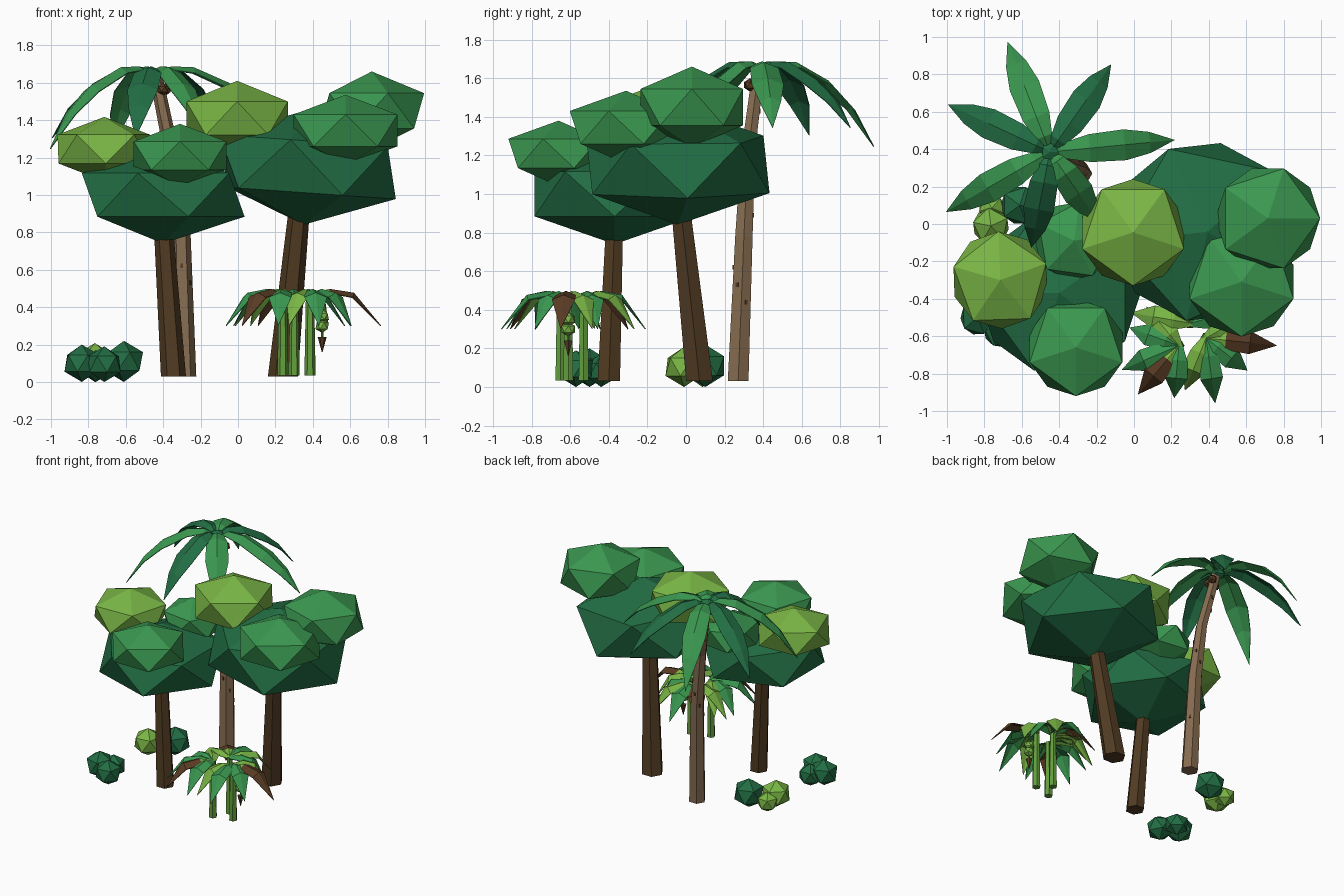
import bpy, bmesh
from math import sin, cos, pi, radians
from mathutils import Matrix, Vector

cube = bpy.data.objects.get("Cube")
if cube:
    bpy.data.objects.remove(cube)


def material(name, r, g, b):
    lin = [((c / 255 + 0.055) / 1.055) ** 2.4 for c in (r, g, b)] + [1]
    m = bpy.data.materials.new(name)
    m.use_nodes = True
    m.diffuse_color = lin
    m.node_tree.nodes["Principled BSDF"].inputs["Base Color"].default_value = lin
    return m


DARK = material("dark green", 34, 110, 68)
GREEN = material("leaf green", 58, 151, 80)
LIME = material("lime green", 121, 181, 69)
STEM = material("stem green", 100, 160, 62)
BROWN = material("trunk brown", 81, 59, 34)
BARK = material("palm bark", 134, 108, 80)
HUSK = material("husk brown", 90, 60, 36)


def finish(name, bm, *mats):
    bmesh.ops.recalc_face_normals(bm, faces=bm.faces)
    me = bpy.data.meshes.new(name)
    bm.to_mesh(me)
    bm.free()
    for m in mats:
        me.materials.append(m)
    ob = bpy.data.objects.new(name, me)
    bpy.context.collection.objects.link(ob)
    return ob


def blob(name, mat, centre, ring, height, turn=0, lean=0):
    """Flat-faced twenty-sided foliage clump; ring is its widest radius."""
    bm = bmesh.new()
    bmesh.ops.create_icosphere(bm, subdivisions=1, radius=1)
    r = ring / 0.894
    bm.transform(Matrix.Translation(centre) @ Matrix.Rotation(radians(lean), 4, 'Y')
                 @ Matrix.Rotation(radians(turn), 4, 'Z') @ Matrix.Diagonal((r, r, height, 1)))
    return finish(name, bm, mat)


def tube(name, mat, path, sides=6):
    """Tapered trunk through (x, y, z, radius) stations."""
    bm = bmesh.new()
    rings = [[bm.verts.new((x + r * cos(2 * pi * i / sides), y + r * sin(2 * pi * i / sides), z))
              for i in range(sides)] for x, y, z, r in path]
    for a, b in zip(rings, rings[1:]):
        for i in range(sides):
            j = (i + 1) % sides
            bm.faces.new((a[i], a[j], b[j], b[i]))
    bm.faces.new(rings[0])
    bm.faces.new(rings[-1])
    return finish(name, bm, mat)


def leaf(name, mats, origin, angle, length, half, stations, droop=1, fold=0.4):
    """Folded leaf; stations are (distance, width, rise); a second material colours the tip."""
    d = Vector((cos(radians(angle)), sin(radians(angle)), 0))
    side = Vector((-d.y, d.x, 0))
    bm = bmesh.new()
    rows = []
    for t, w, dz in stations:
        mid = Vector(origin) + d * length * t + Vector((0, 0, dz * (droop if dz < 0 else 1)))
        low = Vector((0, 0, -fold * w * half))
        rows.append([bm.verts.new(p) for p in
                     (mid + side * w * half + low, mid, mid - side * w * half + low)])
    for k, (a, b) in enumerate(zip(rows, rows[1:])):
        for i in range(2):
            f = bm.faces.new((a[i], a[i + 1], b[i + 1], b[i]))
            f.material_index = len(mats) - 1 if k >= len(stations) - 3 else 0
    bmesh.ops.remove_doubles(bm, verts=bm.verts, dist=0.0001)
    ob = finish(name, bm, *mats)
    solid = ob.modifiers.new("thickness", 'SOLIDIFY')
    solid.thickness = 0.005
    solid.offset = 0


# Left broadleaf tree
tube("left_tree_trunk", BROWN, [(-0.345, -0.4, 0.03, 0.067), (-0.4, -0.37, 0.85, 0.051)])
blob("left_tree_canopy", DARK, (-0.4, -0.37, 1.0), 0.435, 0.26, 180)
blob("left_tree_lime_clump", LIME, (-0.715, -0.3, 1.245), 0.26, 0.172, 20)
blob("left_tree_front_clump", GREEN, (-0.31, -0.66, 1.21), 0.26, 0.17, 54)
blob("left_tree_back_clump", GREEN, (-0.32, -0.09, 1.21), 0.21, 0.16, 10)

# Right broadleaf tree
tube("right_tree_trunk", BROWN, [(0.24, 0.07, 0.03, 0.08), (0.33, -0.03, 0.95, 0.056)])
blob("right_tree_canopy", DARK, (0.372, -0.042, 1.15), 0.485, 0.31, 42, 4)
blob("right_tree_lime_clump", LIME, (-0.005, -0.045, 1.41), 0.285, 0.2, -90)
blob("right_tree_back_clump", GREEN, (0.715, 0.03, 1.45), 0.28, 0.21)
blob("right_tree_front_clump", GREEN, (0.575, -0.31, 1.345), 0.292, 0.19, 54)

# Palm trunk with small bark notches
palm = [(-0.285, 0.27, 0.03, 0.062), (-0.305, 0.3, 0.78, 0.052),
        (-0.35, 0.32, 1.2, 0.042), (-0.44, 0.375, 1.64, 0.035)]
tube("palm_trunk", BARK, palm)
bm = bmesh.new()
for k in range(12):
    z = 0.44 + 0.09 * k
    a, b = next((a, b) for a, b in zip(palm, palm[1:]) if a[2] <= z <= b[2])
    f = (z - a[2]) / (b[2] - a[2])
    x, y, _, r = [p + (q - p) * f for p, q in zip(a, b)]
    ang = radians(30 + 60 * ((k * 5) % 6))
    spot = Matrix.Translation((x + r * 0.87 * cos(ang), y + r * 0.87 * sin(ang), z))
    bmesh.ops.create_cube(bm, size=1, matrix=spot @ Matrix.Rotation(ang, 4, 'Z')
                          @ Matrix.Diagonal((0.009, 0.014, 0.024, 1)))
finish("palm_bark_notches", bm, HUSK)

# Palm crown, nuts and fronds
blob("palm_crown", DARK, (-0.45, 0.385, 1.64), 0.05, 0.04)
for i, (x, y) in enumerate([(-0.4, 0.335), (-0.385, 0.4), (-0.465, 0.33)]):
    blob(f"palm_nut_{i}", HUSK, (x, y, 1.565), 0.03, 0.034)
frond = [(0, 0.25, 0), (0.14, 0.55, 0.05), (0.32, 0.9, 0.045),
         (0.6, 1, -0.05), (0.8, 0.68, -0.18), (1, 0, -0.39)]
for i, (ang, length, mat, droop) in enumerate([
        (5.5, 0.67, GREEN, 0.75), (55, 0.57, DARK, 0.75), (111, 0.63, GREEN, 1),
        (155, 0.6, DARK, 0.85), (210, 0.64, GREEN, 1), (259, 0.52, DARK, 0.85), (305, 0.45, GREEN, 0.8)]):
    leaf(f"palm_frond_{i}", [mat], (-0.45, 0.385, 1.635), ang, length, 0.082, frond, droop)

# Banana clump: three stems, each with a crown of broad arching leaves
blade = [(0, 0.35, 0), (0.28, 0.85, 0.025), (0.62, 1, 0.005), (1, 0, -0.17)]
crowns = [
    ((0.24, -0.65), [(130, 0.27, 'L'), (160, 0.28, 'G'), (203, 0.33, 'G'), (230, 0.34, 'B'),
                     (265, 0.28, 'G')]),
    ((0.385, -0.61), [(-6, 0.38, 'B'), (-38, 0.28, 'G'), (-82, 0.35, 'G'), (-112, 0.3, 'L'),
                      (30, 0.25, 'L')]),
    ((0.3, -0.53), [(15, 0.28, 'G'), (55, 0.32, 'L'), (92, 0.32, 'G'), (130, 0.3, 'B'),
                    (170, 0.32, 'L')])]
looks = {'L': [LIME], 'G': [GREEN], 'B': [LIME, HUSK]}
for n, ((x, y), leaves) in enumerate(crowns):
    tube(f"banana_stem_{n}", STEM, [(x, y, 0.035, 0.03), (x, y, 0.47, 0.022)])
    for i, (ang, length, look) in enumerate(leaves):
        leaf(f"banana_leaf_{n}_{i}", looks[look], (x, y, 0.47), ang, length, 0.06, blade)

# Hanging banana bunch and flower bud
tube("bunch_stalk", STEM, [(0.45, -0.61, 0.22, 0.006), (0.45, -0.61, 0.42, 0.006),
                           (0.39, -0.61, 0.47, 0.008)], 4)
for k, z in enumerate((0.3, 0.35)):
    blob(f"banana_bunch_{k}", LIME, (0.45, -0.61, z), 0.036, 0.038, 36 * k)
tube("banana_bud", HUSK, [(0.45, -0.61, 0.16, 0.002), (0.45, -0.61, 0.24, 0.024)])

# Ground bushes
for i, (mat, x, y, r) in enumerate([
        (DARK, -0.61, 0.1, 0.11), (LIME, -0.765, -0.01, 0.104), (LIME, -0.76, 0.085, 0.075),
        (DARK, -0.835, -0.5, 0.1), (DARK, -0.715, -0.57, 0.095), (DARK, -0.76, -0.44, 0.085)]):
    blob(f"bush_{i}", mat, (x, y, r), r * 0.93, r, 25 * i)
